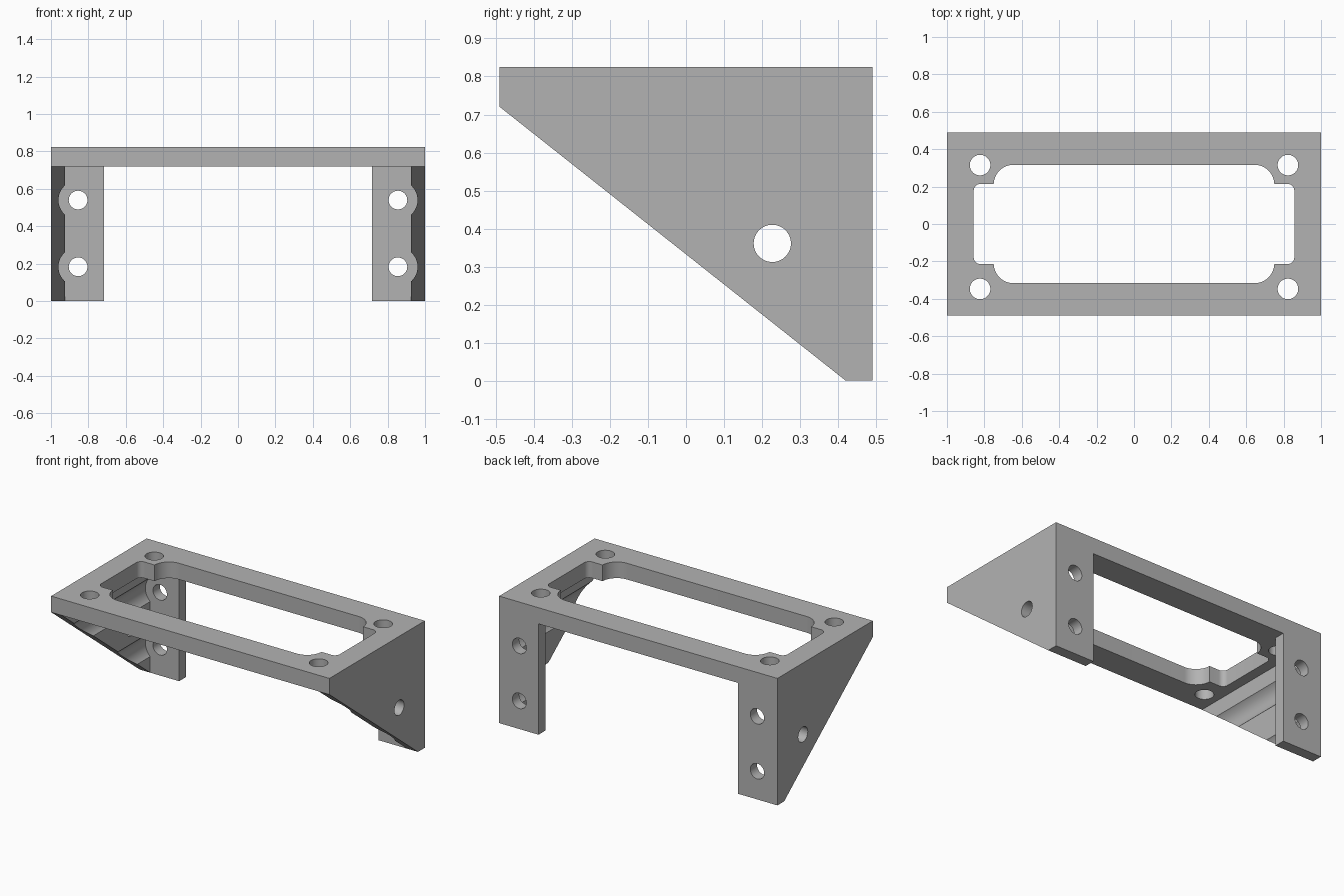
import bpy
import math
from mathutils import Vector

cube = bpy.data.objects.get("Cube")
if cube:
    bpy.data.objects.remove(cube, do_unlink=True)

grey = bpy.data.materials.new("plain grey")
grey.use_nodes = True
colour = (0.45, 0.45, 0.45, 1)
grey.diffuse_color = colour
grey.node_tree.nodes["Principled BSDF"].inputs["Base Color"].default_value = colour

# Overall sizes
W, D, H = 1.0, 0.49, 0.825        # half width, half depth, height
PLATE_Z = 0.72                    # underside of the top plate
TAB_Y = 0.42                      # front face of the back tabs
TAB_X, WALL_X = 0.717, 0.925      # inner edges of tabs and side walls

# Maps a profile point (u, v) and a distance w along the axis to x, y, z
AXES = {
    "X": lambda u, v, w: Vector((w, u, v)),
    "Y": lambda u, v, w: Vector((u, w, v)),
    "Z": lambda u, v, w: Vector((u, v, w)),
}


def extrude(name, outline, axis, start, end):
    """Solid prism from a closed outline along one axis."""
    place, n = AXES[axis], len(outline)
    verts = [place(u, v, w) for w in (start, end) for u, v in outline]
    faces = [list(range(n)), list(range(n, 2 * n))[::-1]]
    faces += [[i, i + n, (i + 1) % n + n, (i + 1) % n] for i in range(n)]
    mesh = bpy.data.meshes.new(name)
    mesh.from_pydata(verts, [], faces)
    area = sum(a[0] * b[1] - b[0] * a[1] for a, b in zip(outline, outline[1:] + outline[:1]))
    # The outline's winding and the axis decide which way the faces point
    if (area > 0) != (axis == "Y"):
        mesh.flip_normals()
    mesh.materials.append(grey)
    obj = bpy.data.objects.new(name, mesh)
    bpy.context.collection.objects.link(obj)
    return obj


def arc(u, v, r, a0, a1, steps):
    angles = [math.radians(a0 + (a1 - a0) * i / steps) for i in range(steps + 1)]
    return [(u + r * math.cos(a), v + r * math.sin(a)) for a in angles]


def drill(name, axis, u, v, r, start, end):
    return extrude(name, arc(u, v, r, 0, 360, 48)[:-1], axis, start, end)


# Solid body with the sloping side profile
side = [(-D, PLATE_Z), (TAB_Y, 0), (D, 0), (D, H), (-D, H)]
bracket = extrude("bracket", side, "X", -W, W)

cutters = []

# Space between the side walls and between the back tabs
space = [(-WALL_X, -1), (WALL_X, -1), (WALL_X, TAB_Y), (TAB_X, TAB_Y), (TAB_X, 1),
         (-TAB_X, 1), (-TAB_X, TAB_Y), (-WALL_X, TAB_Y)]
cutters.append(extrude("space_cutter", space, "Z", -1, PLATE_Z))

# Window in the top plate, with stepped rounded corners
quarter = arc(0.822, 0.179, 0.035, 0, 90, 8) + arc(0.645, 0.211, 0.105, 0, 90, 16)
quarter[9] = (0.75, 0.214)
right_half = [(x, -y) for x, y in quarter[::-1]] + quarter
window = right_half + [(-x, y) for x, y in right_half[::-1]]
cutters.append(extrude("window_cutter", window, "Z", 0.5, 1))

# Screw holes in plate and tabs, with clearance grooves along the walls
for s in (-1, 1):
    for y in (0.315, -0.347):
        cutters.append(drill("plate_hole_cutter", "Z", s * 0.823, y, 0.055, 0.5, 1))
    for z in (0.183, 0.54):
        cutters.append(drill("groove_cutter", "Y", s * 0.855, z, 0.105, -1, TAB_Y))
        cutters.append(drill("tab_hole_cutter", "Y", s * 0.855, z, 0.05, 0.3, 1))

# Cross hole through both side walls
cutters.append(drill("side_hole_cutter", "X", 0.227, 0.361, 0.049, -2, 2))

for cutter in cutters:
    cutter.hide_render = True
    mod = bracket.modifiers.new(cutter.name, "BOOLEAN")
    mod.operation = "DIFFERENCE"
    mod.solver = "EXACT"
    mod.object = cutter

# Bake the cuts and discard the cutters
deps = bpy.context.evaluated_depsgraph_get()
deps.update()
cut_mesh = bpy.data.meshes.new_from_object(bracket.evaluated_get(deps))
bracket.modifiers.clear()
bracket.data = cut_mesh
for cutter in cutters:
    bpy.data.objects.remove(cutter, do_unlink=True)

# Smooth the round holes, keep the machined edges sharp
bpy.ops.object.select_all(action="DESELECT")
bracket.select_set(True)
bpy.context.view_layer.objects.active = bracket
bpy.ops.object.shade_smooth_by_angle(angle=math.radians(30))
